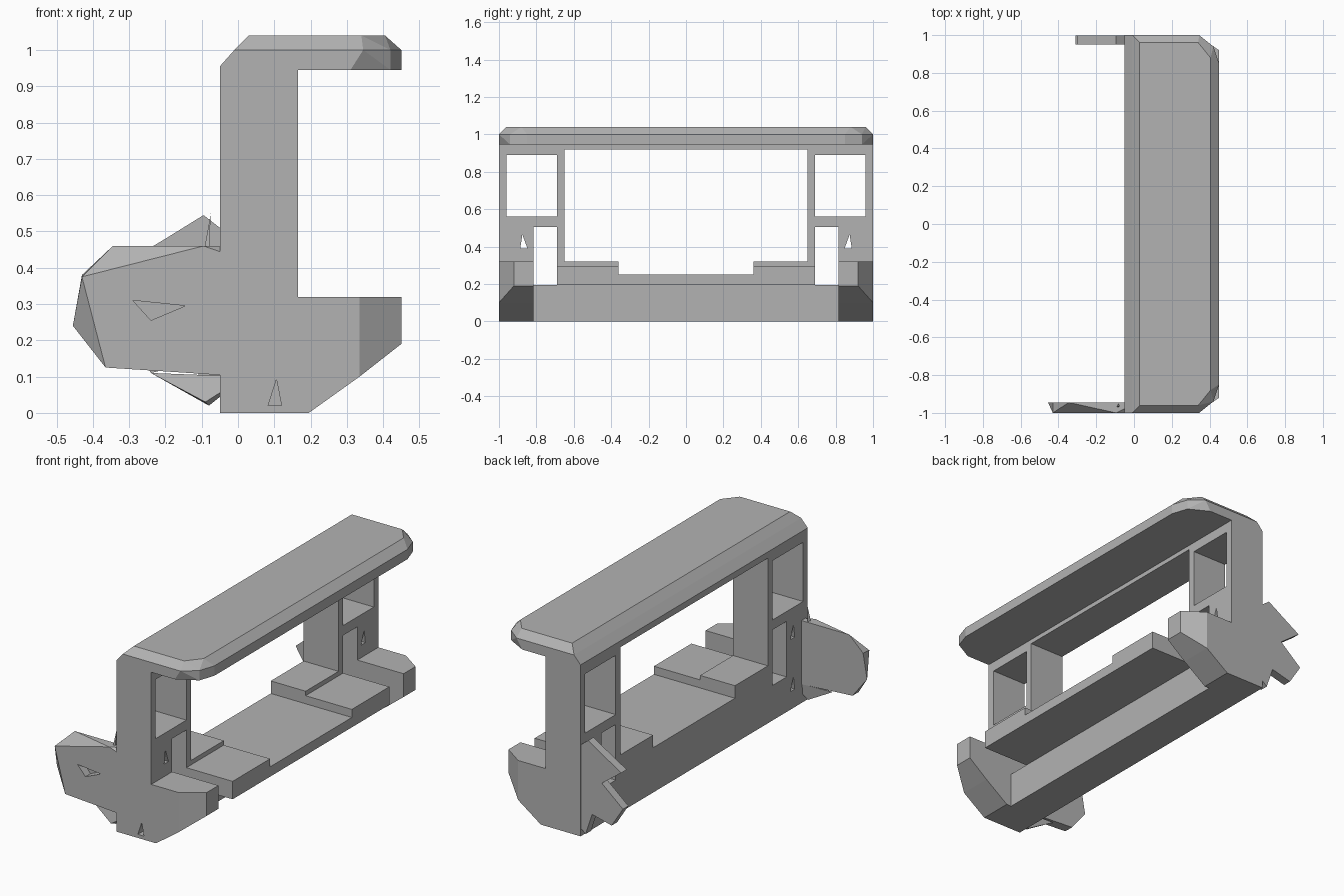
import bpy
import bmesh

cube = bpy.data.objects.get("Cube")
if cube:
    bpy.data.objects.remove(cube, do_unlink=True)

grey = bpy.data.materials.new("plain_grey")
grey.use_nodes = True
COLOUR = (0.45, 0.45, 0.45, 1)
grey.diffuse_color = COLOUR
grey.node_tree.nodes["Principled BSDF"].inputs["Base Color"].default_value = COLOUR


def finish(name, bm):
    bmesh.ops.recalc_face_normals(bm, faces=bm.faces)
    mesh = bpy.data.meshes.new(name)
    bm.to_mesh(mesh)
    bm.free()
    mesh.materials.append(grey)
    obj = bpy.data.objects.new(name, mesh)
    bpy.context.collection.objects.link(obj)
    return obj


def hull(name, points):
    bm = bmesh.new()
    verts = [bm.verts.new(p) for p in points]
    result = bmesh.ops.convex_hull(bm, input=verts)
    spare = [g for g in result["geom_interior"] if isinstance(g, bmesh.types.BMVert)]
    bmesh.ops.delete(bm, geom=spare, context="VERTS")
    bmesh.ops.dissolve_limit(bm, angle_limit=0.01, verts=bm.verts, edges=bm.edges)
    return finish(name, bm)


def box(name, x, y, z):
    return hull(name, [(a, b, c) for a in x for b in y for c in z])


def prism(name, outline, axis, low, high):
    """Extrude a 2D outline along x (outline is y, z) or y (outline is x, z)."""
    def place(p, d):
        return (d, p[0], p[1]) if axis == "x" else (p[0], d, p[1])
    bm = bmesh.new()
    face = bm.faces.new([bm.verts.new(place(p, low)) for p in outline])
    moved = bmesh.ops.extrude_face_region(bm, geom=[face])["geom"]
    offset = place((0, 0), high - low)
    bmesh.ops.translate(bm, vec=offset, verts=[v for v in moved if isinstance(v, bmesh.types.BMVert)])
    return finish(name, bm)


def cut(target, cutter):
    cutter.hide_render = True
    cutter.hide_viewport = True
    cutter.display_type = "WIRE"
    mod = target.modifiers.new("cut", "BOOLEAN")
    mod.operation = "DIFFERENCE"
    mod.solver = "EXACT"
    mod.object = cutter
    # Apply the cut, then drop the cutter
    cutter.hide_viewport = False
    graph = bpy.context.evaluated_depsgraph_get()
    mesh = bpy.data.meshes.new_from_object(target.evaluated_get(graph))
    target.modifiers.clear()
    target.data = mesh
    bpy.data.objects.remove(cutter, do_unlink=True)


# Roof with sloped edges and clipped outer corners
roof_points = []
for s in (-1, 1):
    roof_points += [
        (-0.05, s, 0.945), (0.31, s, 0.945), (0.42, s * 0.94, 0.945), (0.45, s * 0.85, 0.945),
        (-0.05, s, 0.955), (-0.01, s, 1.0), (0.345, s, 1.0), (0.42, s * 0.94, 1.0),
        (0.45, s * 0.85, 1.0), (0.03, s * 0.96, 1.04), (0.34, s * 0.96, 1.04),
        (0.405, s * 0.88, 1.04)]
hull("roof", roof_points)

# Wall frame around the openings
DEPTH = (-0.05, 0.165)
box("top_rail", DEPTH, (-1, 1), (0.89, 0.945))
cut(bpy.data.objects["top_rail"], box("rail_cutter", (-0.2, 0.3), (-0.65, 0.65), (0.8, 0.92)))
box("bottom_beam", DEPTH, (-0.815, 0.815), (0, 0.195))
box("sill", DEPTH, (-0.69, 0.69), (0.195, 0.25))

# Seat deck
box("seat_deck", (0.165, 0.45), (-0.69, 0.69), (0.195, 0.25))

for s, side in ((-1, "front"), (1, "back")):
    def span(a, b):
        return sorted((s * a, s * b))

    # Posts and window frame
    box(side + "_inner_post", DEPTH, span(0.65, 0.69), (0.195, 0.92))
    box(side + "_outer_post", DEPTH, span(0.96, 1), (0.5, 0.92))
    box(side + "_window_sill", DEPTH, span(0.685, 1), (0.505, 0.56))
    pier = box(side + "_pier", DEPTH, span(0.815, 1), (0, 0.507))

    # Small torn holes through the pier
    for z in (0.39, 0.1):
        hole = [(s * 0.848, z), (s * 0.886, z), (s * 0.875, z + 0.075)]
        cut(pier, prism("hole_cutter", hole, "x", -0.3, 0.6))

    # Stepped seat pads
    box(side + "_seat_pad", (0.165, 0.45), span(0.36, 0.69), (0.25, 0.295))
    box(side + "_raised_pad", DEPTH, span(0.36, 0.655), (0.25, 0.32))

    # Foot block with sloped underside and clipped corner
    under = [(0.16, 0), (0.195, 0), (0.335, 0.1)]
    block = [(x, s * y, z) for x, z in under for y in (0.815, 1)]
    block += [(0.45, s * y, z) for y in (0.815, 0.92) for z in (0.19, 0.32)]
    block += [(x, s * y, 0.32) for x, y in ((0.16, 0.815), (0.16, 1), (0.335, 1), (0.45, 0.815))]
    hull(side + "_foot_block", block)

# Front side panel, tapered towards its outer rim
rim = [(-0.455, 0.24), (-0.43, 0.38), (-0.345, 0.46), (0.02, 0.46), (0.02, 0.1), (-0.365, 0.125)]
inner = [(-0.365, 0.125), (-0.43, 0.375), (-0.095, 0.46), (0.02, 0.42), (0.02, 0.1)]
panel = hull("front_side_panel", [(x, -0.945, z) for x, z in rim] + [(x, -1, z) for x, z in inner])
tear = [(-0.29, 0.31), (-0.145, 0.295), (-0.24, 0.255)]
cut(panel, prism("tear_cutter", tear, "y", -1.1, -0.955))
hull("front_splinter", [(-0.095, -0.97, 0.44), (-0.08, -0.97, 0.44), (-0.075, -0.96, 0.55),
                        (-0.085, -0.95, 0.44)])
hull("front_lower_splinter", [(-0.24, -0.95, 0.11), (-0.08, -0.96, 0.02), (0.02, -0.95, 0.1),
                              (0.02, -0.99, 0.1), (-0.09, -0.99, 0.03)])

# Jagged back side panel
jagged = [(0.02, 0.47), (-0.05, 0.51), (-0.095, 0.545), (-0.2, 0.48), (-0.3, 0.42), (-0.18, 0.33),
          (-0.31, 0.22), (-0.24, 0.11), (-0.12, 0.14), (-0.08, 0.02), (0.02, 0.1)]
prism("back_side_panel", jagged, "y", 0.95, 0.998)

# Nick in the front foot
nick = [(0.083, 0.02), (0.12, 0.02), (0.106, 0.092)]
cut(bpy.data.objects["front_pier"], prism("nick_cutter", nick, "y", -1.1, -0.9))
